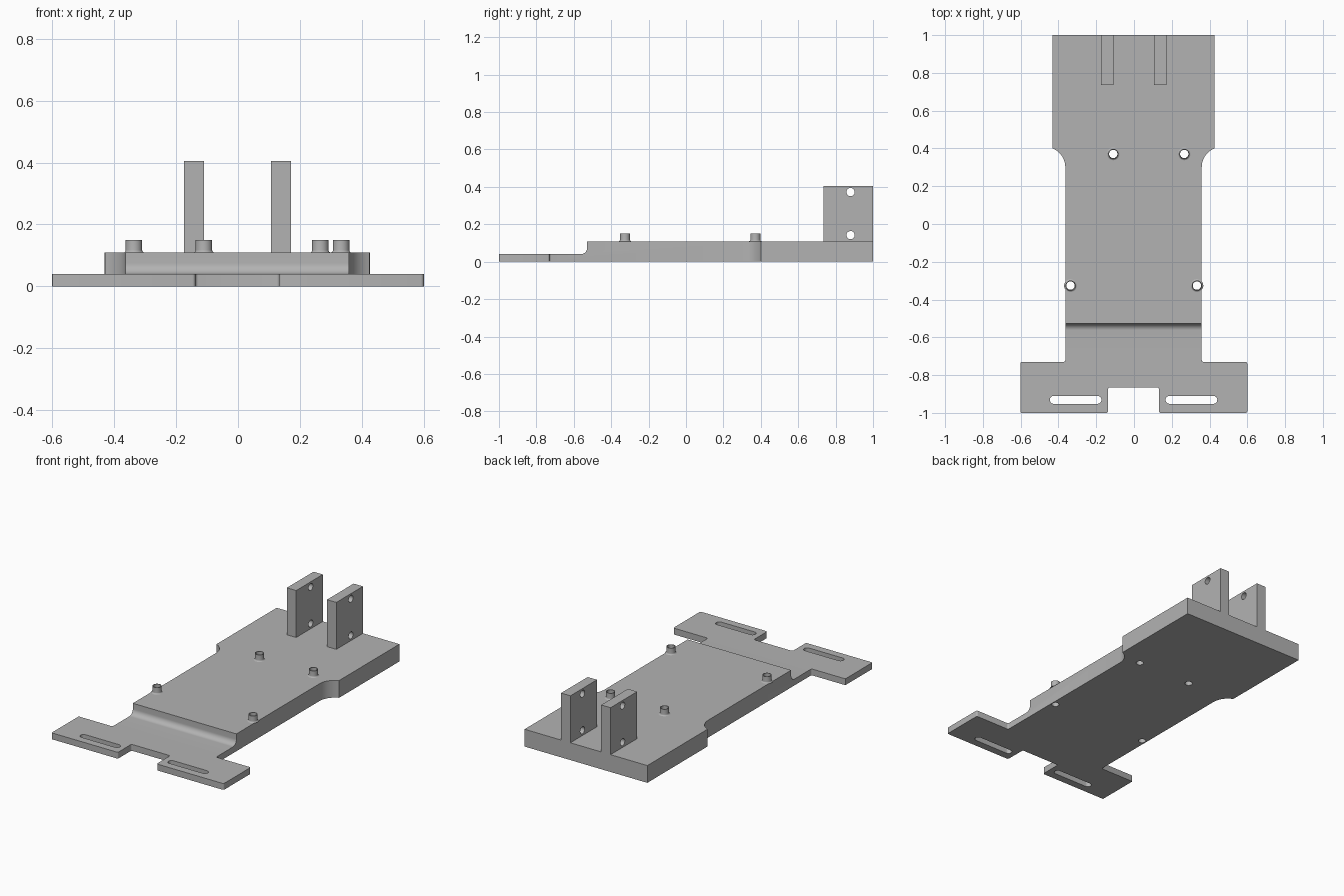
import bpy, bmesh, math
from mathutils import Matrix

if "Cube" in bpy.data.objects:
    bpy.data.objects.remove(bpy.data.objects["Cube"])

grey = bpy.data.materials.new("light grey")
grey.diffuse_color = (0.45, 0.45, 0.45, 1)
grey.use_nodes = True
grey.node_tree.nodes["Principled BSDF"].inputs["Base Color"].default_value = grey.diffuse_color


def arc(cx, cy, r, a0, a1, n=10):
    """Points on an arc, angles in degrees."""
    return [(cx + r * math.cos(math.radians(a0 + (a1 - a0) * i / n)),
             cy + r * math.sin(math.radians(a0 + (a1 - a0) * i / n))) for i in range(n + 1)]


def prism(name, points, lo, hi, axis="z"):
    """Extrude a 2D outline along z (points are x, y) or x (points are y, z)."""
    bm = bmesh.new()
    place = (lambda p, h: (p[0], p[1], h)) if axis == "z" else (lambda p, h: (h, p[0], p[1]))
    face = bm.faces.new([bm.verts.new(place(p, lo)) for p in points])
    new = bmesh.ops.extrude_face_region(bm, geom=[face])["geom"]
    step = (0, 0, hi - lo) if axis == "z" else (hi - lo, 0, 0)
    bmesh.ops.translate(bm, vec=step, verts=[v for v in new if isinstance(v, bmesh.types.BMVert)])
    bmesh.ops.recalc_face_normals(bm, faces=bm.faces)
    mesh = bpy.data.meshes.new(name)
    bm.to_mesh(mesh)
    bm.free()
    obj = bpy.data.objects.new(name, mesh)
    bpy.context.collection.objects.link(obj)
    mesh.materials.append(grey)
    return obj


def boolean(obj, tool, operation):
    """Apply a boolean and remove the cutter."""
    mod = obj.modifiers.new("cut", "BOOLEAN")
    mod.operation, mod.solver, mod.object = operation, "EXACT", tool
    bpy.context.view_layer.objects.active = obj
    bpy.ops.object.modifier_apply(modifier=mod.name)
    bpy.data.objects.remove(tool, do_unlink=True)


def circle(x, y, r):
    return arc(x, y, r, 0, 360, 32)[:-1]


def smooth(obj):
    bpy.ops.object.select_all(action="DESELECT")
    obj.select_set(True)
    bpy.context.view_layer.objects.active = obj
    bpy.ops.object.shade_smooth_by_angle(angle=math.radians(30))


THIN, TOP, POST_TOP, WALL_TOP = 0.04, 0.109, 0.15, 0.405
OFF = -0.0025                      # the body sits slightly left of the crossbar
r = 0.01                           # small corner radius

# Right half of the plan outline, from the notch to the rear edge
half = (arc(0.135 - r, -0.865 - r, r, 90, 0, 4)
        + arc(0.135 + r, -1 + r, r, 180, 270, 4)
        + arc(0.6 - r + 0.0025, -1 + r, r, 270, 360, 4)
        + arc(0.6 - r + 0.0025, -0.73 - r, r, 0, 90, 4)
        + arc(0.361 + r, -0.73 + r, r, 270, 180, 4)
        + arc(0.361 + 0.108, 0.30, 0.108, 180, 112.5, 10)
        + [(0.428, 1)])
outline = [(min(x + OFF, 0.6), y) for x, y in half]
outline += [(max(-x + OFF, -0.6), y) for x, y in reversed(half)]
base_plate = prism("base_plate", outline, -0.1, 0.3)

# Side profile: thin front tongue, concave fillet, thick body
f = 0.035
profile = ([(-1.1, 0), (1.1, 0), (1.1, TOP), (-0.528, TOP)]
           + arc(-0.528 - f, THIN + f, f, 0, -90, 10) + [(-1.1, THIN)])
boolean(base_plate, prism("profile_tool", profile, -0.8, 0.8, "x"), "INTERSECT")

# Long mounting slots in the crossbar
for cx in (-0.309, 0.304):
    s, d = 0.021, 0.137 - 0.021
    slot = arc(cx + d, -0.931, s, -90, 90, 12) + arc(cx - d, -0.931, s, 90, 270, 12)
    boolean(base_plate, prism("slot_tool", slot, -0.1, 0.2), "DIFFERENCE")

# Hollow posts with a flared foot, each over a through hole
HOLE = 0.022
for i, (x, y) in enumerate([(-0.336, -0.326), (0.333, -0.326), (-0.11, 0.371), (0.266, 0.371)]):
    boolean(base_plate, prism("hole_tool", circle(x, y, HOLE), -0.1, 0.2), "DIFFERENCE")
    rings = [(HOLE, TOP), (0.034, TOP)]
    rings += arc(0.0265 + 0.0085, TOP + 0.0085, 0.0085, 250, 180, 5)
    rings += [(0.0265, POST_TOP), (HOLE, POST_TOP)]
    bm = bmesh.new()
    loops = [[bm.verts.new((px, py, z)) for px, py in circle(x, y, rad)] for rad, z in rings]
    for a, b in zip(loops, loops[1:] + loops[:1]):
        for k in range(32):
            n = (k + 1) % 32
            bm.faces.new((a[k], a[n], b[n], b[k]))
    bmesh.ops.recalc_face_normals(bm, faces=bm.faces)
    mesh = bpy.data.meshes.new(f"post_{i + 1}")
    bm.to_mesh(mesh)
    bm.free()
    mesh.materials.append(grey)
    post = bpy.data.objects.new(f"post_{i + 1}", mesh)
    bpy.context.collection.objects.link(post)
    smooth(post)

# Two upright lugs at the rear, each with two cross holes
for side, x0 in (("left", -0.174), ("right", 0.106)):
    lug = prism(f"{side}_lug", [(0.735, TOP), (1, TOP), (1, WALL_TOP), (0.735, WALL_TOP)],
                x0, x0 + 0.065, "x")
    for z in (0.142, 0.372):
        boolean(lug, prism("pin_tool", circle(0.88, z, 0.022), x0 - 0.1, x0 + 0.2, "x"), "DIFFERENCE")
    smooth(lug)

smooth(base_plate)
